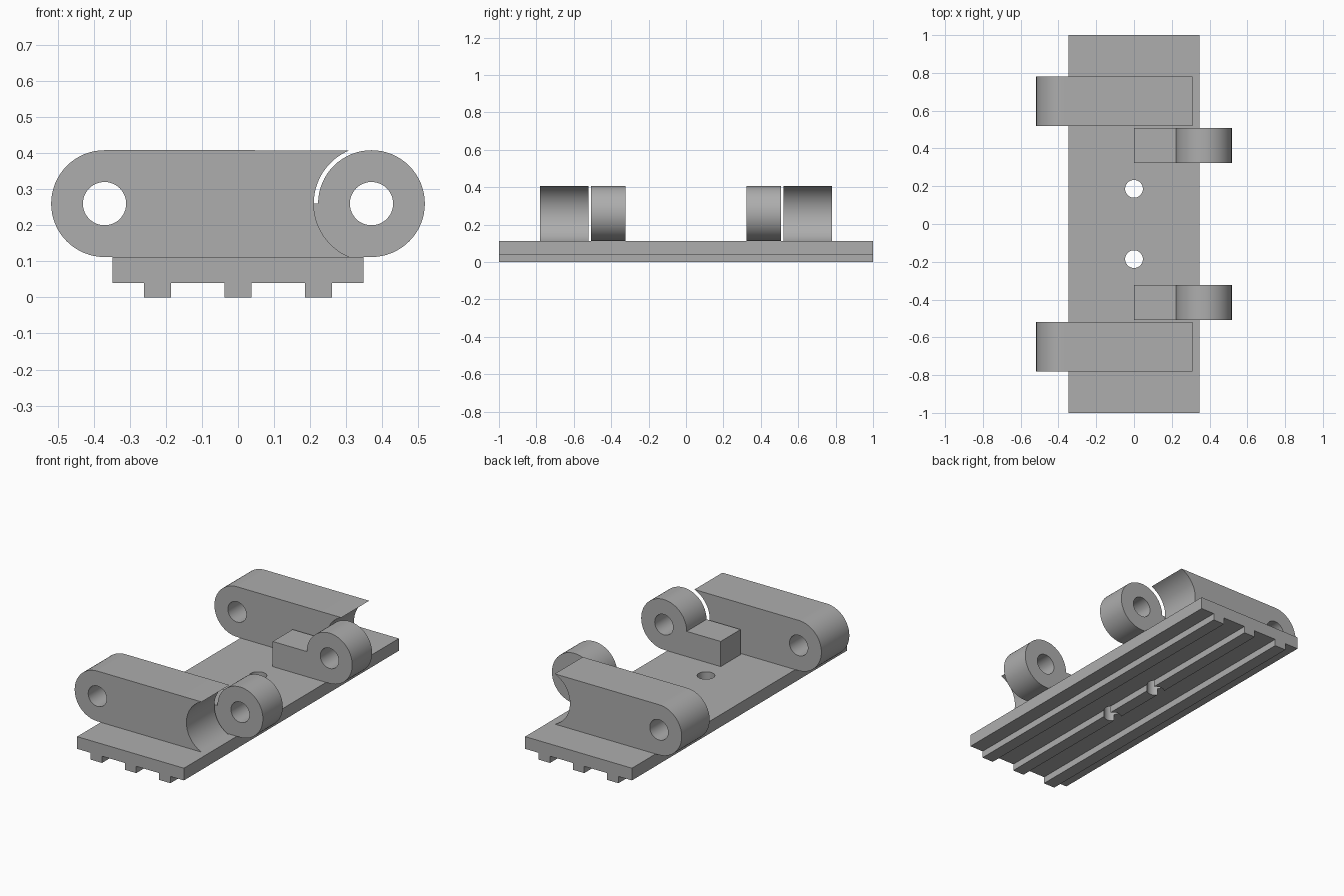
import bpy
import bmesh
from math import cos, sin, pi, acos, radians
from mathutils import Matrix

default = bpy.data.objects.get("Cube")
if default:
    bpy.data.objects.remove(default, do_unlink=True)

BASE_TOP, AXIS_Z, RADIUS = 0.112, 0.26, 0.148
PIN_X, PIN_R, CLEARANCE = 0.37, 0.06, 0.16

grey = bpy.data.materials.new("plain grey")
grey.use_nodes = True
colour = (0.42, 0.42, 0.42, 1)
grey.diffuse_color = colour
grey.node_tree.nodes["Principled BSDF"].inputs["Base Color"].default_value = colour


def arc(cx, cz, r, start, end, steps=32):
    """Points on an arc in the XZ plane."""
    angles = [start + (end - start) * i / steps for i in range(steps + 1)]
    return [(cx + r * cos(a), cz + r * sin(a)) for a in angles]


def new_object(name, bm):
    bmesh.ops.recalc_face_normals(bm, faces=bm.faces)
    mesh = bpy.data.meshes.new(name)
    bm.to_mesh(mesh)
    bm.free()
    obj = bpy.data.objects.new(name, mesh)
    bpy.context.collection.objects.link(obj)
    return obj


def extrude_profile(name, points, y0, y1):
    """Extrude an XZ outline along y."""
    bm = bmesh.new()
    face = bm.faces.new([bm.verts.new((x, y0, z)) for x, z in points])
    out = bmesh.ops.extrude_face_region(bm, geom=[face])
    verts = [v for v in out["geom"] if isinstance(v, bmesh.types.BMVert)]
    bmesh.ops.translate(bm, verts=verts, vec=(0, y1 - y0, 0))
    return new_object(name, bm)


def drill(obj, centre, radius, axis):
    """Cut a round hole through the part along y or z."""
    bm = bmesh.new()
    turn = Matrix.Rotation(pi / 2, 4, "X") if axis == "Y" else Matrix()
    bmesh.ops.create_cone(bm, cap_ends=True, segments=48, radius1=radius, radius2=radius,
                          depth=1, matrix=Matrix.Translation(centre) @ turn)
    cutter = new_object("hole_cutter", bm)
    cutter.hide_render = True
    mod = obj.modifiers.new("hole", "BOOLEAN")
    mod.operation, mod.solver, mod.object = "DIFFERENCE", "EXACT", cutter
    graph = bpy.context.evaluated_depsgraph_get()
    mesh = bpy.data.meshes.new_from_object(obj.evaluated_get(graph))
    obj.modifiers.clear()
    obj.data = mesh
    bpy.data.objects.remove(cutter, do_unlink=True)


def finish(obj):
    obj.data.materials.clear()
    obj.data.materials.append(grey)
    bpy.ops.object.select_all(action="DESELECT")
    obj.select_set(True)
    bpy.context.view_layer.objects.active = obj
    bpy.ops.object.shade_smooth_by_angle(angle=radians(30))


# Base plate with three ribs underneath and two screw holes
half, rib_z = 0.348, 0.04
outline = [(half, BASE_TOP), (-half, BASE_TOP), (-half, rib_z)]
for rib_x in (-0.223, 0, 0.223):
    left, right = rib_x - 0.037, rib_x + 0.037
    outline += [(left, rib_z), (left, 0), (right, 0), (right, rib_z)]
outline.append((half, rib_z))
base = extrude_profile("base_plate", outline, -1, 1)
for y in (-0.186, 0.186):
    drill(base, (0, y, 0), 0.047, "Z")
finish(base)

# Arm outline: round left end, scooped right end that clears the knuckle
tip = acos((PIN_X - 0.309) / CLEARANCE)
arm_outline = (arc(-PIN_X, AXIS_Z, RADIUS, pi / 2, 3 * pi / 2)
               + arc(PIN_X, AXIS_Z, CLEARANCE, pi + tip, pi - tip))

# Knuckle outline: round right end with a low foot reaching to the middle
knuckle_outline = ([(0, AXIS_Z), (0, BASE_TOP)]
                   + arc(PIN_X, AXIS_Z, RADIUS, -pi / 2, pi, 48))

# One arm and one knuckle at each end
for side, place in ((-1, "front"), (1, "back")):
    arm = extrude_profile(place + "_arm", arm_outline, side * 0.52, side * 0.78)
    drill(arm, (-PIN_X, side * 0.65, AXIS_Z), PIN_R, "Y")
    finish(arm)
    knuckle = extrude_profile(place + "_knuckle", knuckle_outline, side * 0.323, side * 0.508)
    drill(knuckle, (PIN_X, side * 0.415, AXIS_Z), PIN_R, "Y")
    finish(knuckle)
